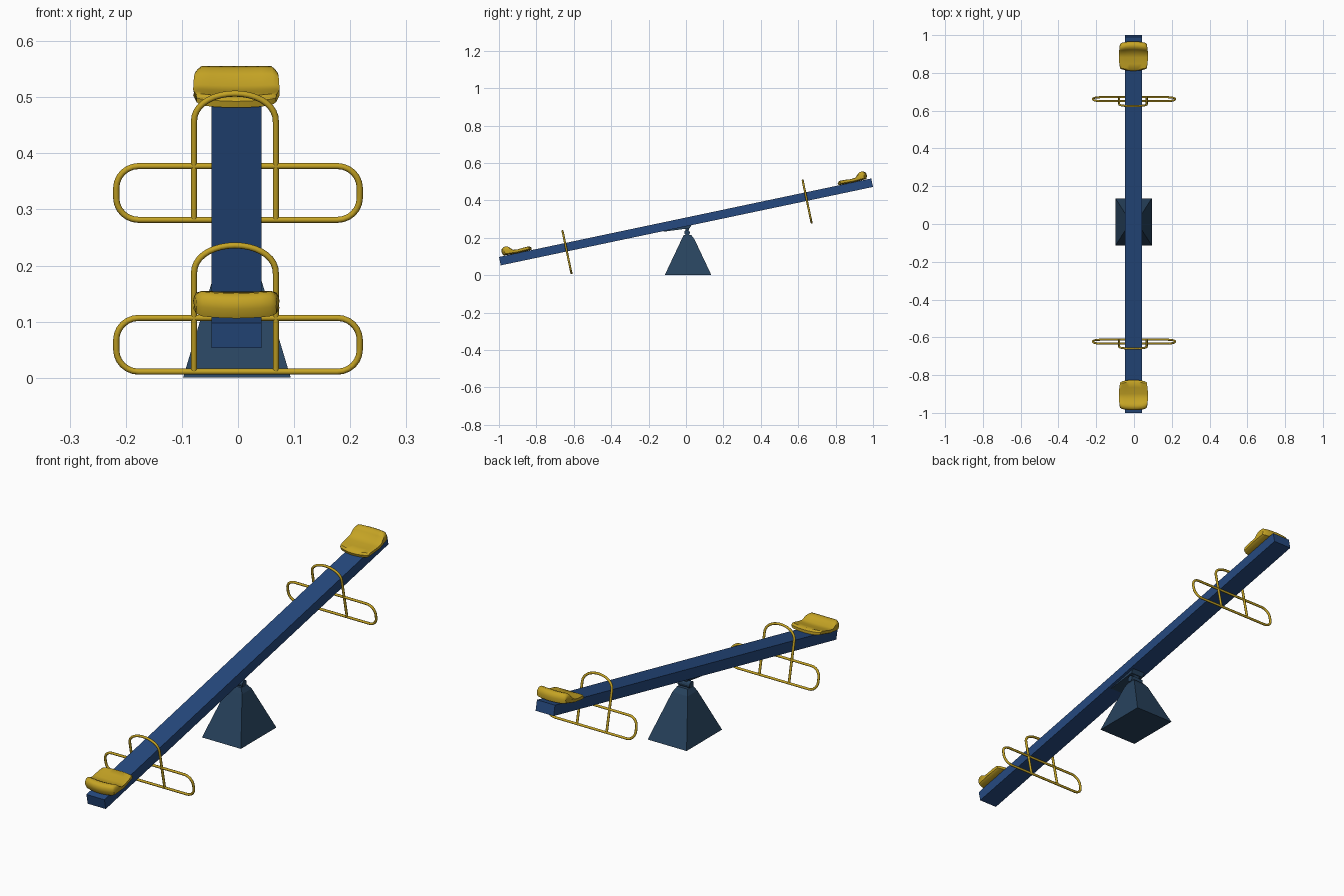
import bpy, bmesh, math
from mathutils import Matrix, Vector

if "Cube" in bpy.data.objects:
    bpy.data.objects.remove(bpy.data.objects["Cube"])

TILT = math.radians(11.9)
# plank frame: local y runs along the plank, local z is normal to its top
FRAME = Matrix.Translation((-0.003, 0, 0.285)) @ Matrix.Rotation(TILT, 4, 'X')
HALF_T = 0.023


def material(name, rgb):
    m = bpy.data.materials.new(name)
    m.diffuse_color = (*rgb, 1)
    m.use_nodes = True
    m.node_tree.nodes["Principled BSDF"].inputs["Base Color"].default_value = m.diffuse_color
    return m


BLUE = material("plank blue", (0.019, 0.068, 0.214))
SLATE = material("base slate blue", (0.021, 0.056, 0.112))
YELLOW = material("seat yellow", (0.56, 0.37, 0.018))


def add(name, bm, mat, matrix=Matrix.Identity(4), smooth=False):
    bmesh.ops.recalc_face_normals(bm, faces=bm.faces)
    me = bpy.data.meshes.new(name)
    bm.to_mesh(me)
    bm.free()
    ob = bpy.data.objects.new(name, me)
    bpy.context.collection.objects.link(ob)
    ob.matrix_world = matrix
    me.materials.append(mat)
    if smooth:
        for p in me.polygons:
            p.use_smooth = True
    return ob


def loft(rings):
    """Skin equal-length closed rings and cap both ends."""
    bm = bmesh.new()
    vs = [[bm.verts.new(p) for p in r] for r in rings]
    n = len(vs[0])
    for a, b in zip(vs, vs[1:]):
        for i in range(n):
            j = (i + 1) % n
            bm.faces.new((a[i], a[j], b[j], b[i]))
    bm.faces.new(vs[0][::-1])
    bm.faces.new(vs[-1])
    return bm


def rect(hx, hy, z, cx=0.0, cy=0.0):
    return [(cx + a * hx, cy + b * hy, z) for a, b in ((-1, -1), (1, -1), (1, 1), (-1, 1))]


def tube(name, pts, cyclic, y):
    """Bent pipe through (x, z) points in a plane across the plank."""
    cu = bpy.data.curves.new(name, 'CURVE')
    cu.dimensions = '3D'
    cu.bevel_depth = 0.0055
    cu.bevel_resolution = 2
    cu.use_fill_caps = True
    sp = cu.splines.new('POLY')
    sp.points.add(len(pts) - 1)
    for p, (x, z) in zip(sp.points, pts):
        p.co = (x, y, z, 1)
    sp.use_cyclic_u = cyclic
    sp.use_smooth = True
    tmp = bpy.data.objects.new(name + "_path", cu)
    bpy.context.collection.objects.link(tmp)
    me = bpy.data.meshes.new_from_object(tmp.evaluated_get(bpy.context.evaluated_depsgraph_get()))
    bpy.data.objects.remove(tmp)
    bm = bmesh.new()
    bm.from_mesh(me)
    return add(name, bm, YELLOW, FRAME, True)


# plank
add("plank", loft([rect(0.0445, 1.017, -HALF_T), rect(0.0445, 1.017, HALF_T)]), BLUE, FRAME)

# base: tapered block with a chamfered cap
CX, CY = -0.002, 0.011
add("base", loft([rect(0.096, 0.125, 0, CX, CY), rect(0.038, 0.034, 0.193, CX, CY),
                  rect(0.026, 0.02, 0.215, CX, CY - 0.003)]), SLATE)

# pivot barrel, its neck and the wedge bracket under the plank
bm = bmesh.new()
bmesh.ops.create_cone(bm, cap_ends=True, segments=12, radius1=0.015, radius2=0.015, depth=0.06)
add("pivot_barrel", bm, SLATE, Matrix.Translation((CX, 0.006, 0.228)) @ Matrix.Rotation(math.pi / 2, 4, 'Y'))
add("pivot_neck", loft([rect(0.014, 0.008, 0.225, CX, 0.006), rect(0.014, 0.01, 0.272, CX, 0.006)]), SLATE)
wedge = [(-0.12, 0.233), (0.018, 0.251), (0.03, 0.268), (-0.12, 0.24)]
add("pivot_bracket", loft([[(x, y, z) for y, z in wedge] for x in (-0.033, 0.029)]), SLATE)

# handle outlines: hoop footrest and arched handle
LOW, HIGH, R = -0.142, -0.044, 0.04
hoop = []
for sx, sz, a0 in ((1, 1, 0), (-1, 1, 90), (-1, -1, 180), (1, -1, 270)):
    for k in range(7):
        a = math.radians(a0 + 15 * k)
        hoop.append((0.003 + sx * (0.217 - R) + R * math.cos(a),
                     (HIGH - R if sz > 0 else LOW + R) + R * math.sin(a)))
arch = [(-0.0755, LOW)] + [(-0.0025 - 0.073 * math.cos(math.radians(10 * k)),
                           0.036 + 0.052 * math.sin(math.radians(10 * k)) ** 0.9 if 0 < k < 18 else 0.036)
                          for k in range(19)] + [(0.0705, LOW)]

# seat side profile (distance along plank, height): pad with raised lip
profile = [(0.838, 0.024), (0.836, 0.036), (0.845, 0.044), (0.875, 0.043), (0.91, 0.040),
           (0.938, 0.043), (0.956, 0.060), (0.968, 0.068), (0.984, 0.069), (0.995, 0.060),
           (0.998, 0.044), (0.992, 0.026), (0.92, HALF_T - 0.002)]


def seat_ring(s, side):
    ring = []
    edge = max(0.0, abs(s) - 0.8) / 0.2
    for u, v in profile:
        half = 0.077 - 0.006 * ((u - 0.918) / 0.08) ** 2
        u2 = 0.918 + (u - 0.918) * (1 - 0.13 * s * s - 0.05 * edge ** 2)
        mid = 0.036
        v2 = mid + (v - mid) * (1 - 0.35 * edge ** 2) + 0.003 * s * s
        ring.append((s * half, side * u2, v2))
    return ring


for label, side in (("low", -1), ("high", 1)):
    tube(label + "_footrest", hoop, True, side * 0.656)
    tube(label + "_handle", arch, False, side * 0.656)
    stations = (-1, -0.95, -0.85, -0.6, -0.3, 0, 0.3, 0.6, 0.85, 0.95, 1)
    seat = add(label + "_seat", loft([seat_ring(s, side) for s in stations]), YELLOW, FRAME)
    bpy.context.view_layer.objects.active = seat
    bpy.ops.object.select_all(action='DESELECT')
    seat.select_set(True)
    bpy.ops.object.shade_smooth_by_angle(angle=math.radians(45))
